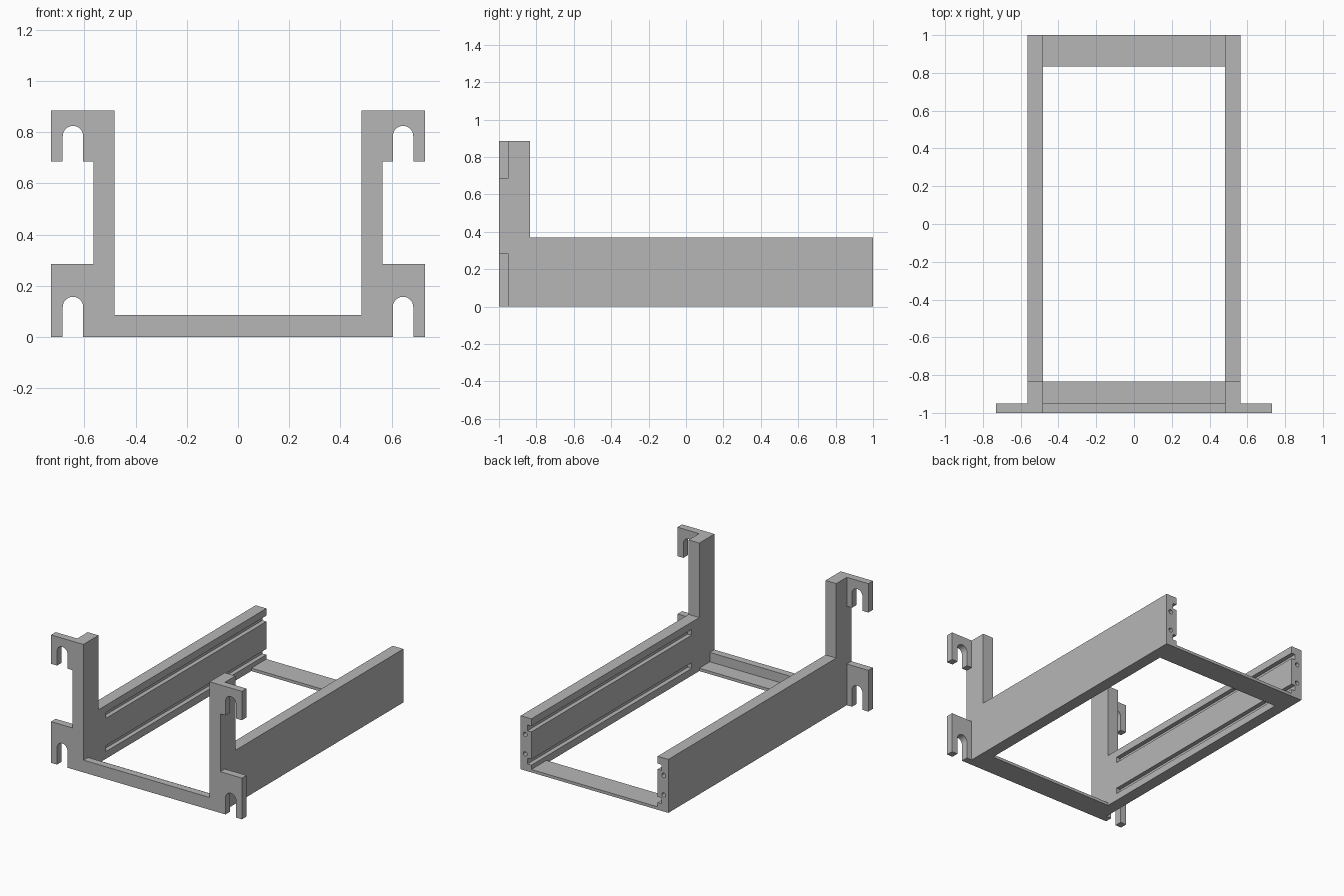
import bpy, bmesh, math

if "Cube" in bpy.data.objects:
    bpy.data.objects.remove(bpy.data.objects["Cube"], do_unlink=True)

grey = bpy.data.materials.new("plain grey")
grey.use_nodes = True
grey.diffuse_color = (0.47, 0.47, 0.47, 1)
grey.node_tree.nodes["Principled BSDF"].inputs["Base Color"].default_value = grey.diffuse_color

# Main dimensions
INNER, OUTER, TIP = 0.483, 0.565, 0.73
RAIL_TOP, POST_TOP = 0.37, 0.885
POST_BACK, HOOK_BACK = -0.835, -0.95
PLATE, LIP = 0.02, 0.085


def prism(name, profile, axis, lo, hi):
    """Extrude a 2D profile along x (profile is y, z) or y (profile is x, z)."""
    bm = bmesh.new()

    def place(p, t):
        return (t, p[0], p[1]) if axis == "x" else (p[0], t, p[1])

    face = bm.faces.new([bm.verts.new(place(p, lo)) for p in profile])
    grown = bmesh.ops.extrude_face_region(bm, geom=[face])["geom"]
    move = (hi - lo, 0, 0) if axis == "x" else (0, hi - lo, 0)
    bmesh.ops.translate(bm, vec=move, verts=[v for v in grown if isinstance(v, bmesh.types.BMVert)])
    bmesh.ops.recalc_face_normals(bm, faces=bm.faces)
    mesh = bpy.data.meshes.new(name)
    bm.to_mesh(mesh)
    bm.free()
    obj = bpy.data.objects.new(name, mesh)
    bpy.context.collection.objects.link(obj)
    mesh.materials.append(grey)
    return obj


def rect(a0, b0, a1, b1):
    return [(a0, b0), (a1, b0), (a1, b1), (a0, b1)]


def arc(cx, cz, r, start, end, steps):
    angles = [math.radians(start + (end - start) * i / steps) for i in range(steps + 1)]
    return [(cx + r * math.cos(a), cz + r * math.sin(a)) for a in angles]


def cut(obj, cutter):
    mod = obj.modifiers.new("cut", "BOOLEAN")
    mod.operation = "DIFFERENCE"
    mod.solver = "EXACT"
    mod.object = cutter
    bpy.context.view_layer.objects.active = obj
    bpy.ops.object.modifier_apply(modifier=mod.name)
    bpy.data.objects.remove(cutter, do_unlink=True)


def mirrored(profile, s):
    return [(s * x, z) for x, z in profile]


for side, s in (("left", 1), ("right", -1)):
    # Side rail with its upright post
    outline = [(-1, 0), (1, 0), (1, RAIL_TOP), (POST_BACK, RAIL_TOP),
               (POST_BACK, POST_TOP), (-1, POST_TOP)]
    rail = prism(side + "_rail_and_post", outline, "x", *sorted((s * INNER, s * OUTER)))

    # Slide grooves on the inner face, open at the back
    for z in (0.05, 0.28):
        groove = rect(INNER - 0.05, z, INNER + 0.03, z + 0.04)
        cut(rail, prism("groove_cutter", mirrored(groove, s), "y", -0.75, 1.1))

    # Screw holes in the back end
    for z in (0.115, 0.25):
        hole = arc(0.53, z, 0.015, 0, 337.5, 15)
        cut(rail, prism("hole_cutter", mirrored(hole, s), "y", 0.85, 1.1))

    # Hooks: plates with a round-topped slot open below
    for level, z0, z1, centre in (("upper", 0.685, POST_TOP, 0.785),
                                  ("lower", 0, 0.285, 0.117)):
        slot = [(0.605, z0)] + arc(0.645, centre, 0.04, 180, 0, 16) + [(0.685, z0)]
        hook = [(OUTER, z0)] + slot + [(TIP, z0), (TIP, z1), (OUTER, z1)]
        prism(f"{side}_{level}_hook", mirrored(hook, s), "y", -1, HOOK_BACK)

# Front cross bar: flat plate with a raised lip
lip = [(-1, 0), (POST_BACK, 0), (POST_BACK, PLATE), (HOOK_BACK, PLATE),
       (HOOK_BACK, LIP), (-1, LIP)]
prism("front_cross_bar", lip, "x", -INNER, INNER)

# Back cross bar: flat plate
prism("back_cross_bar", rect(-POST_BACK, 0, 1, PLATE), "x", -INNER, INNER)
